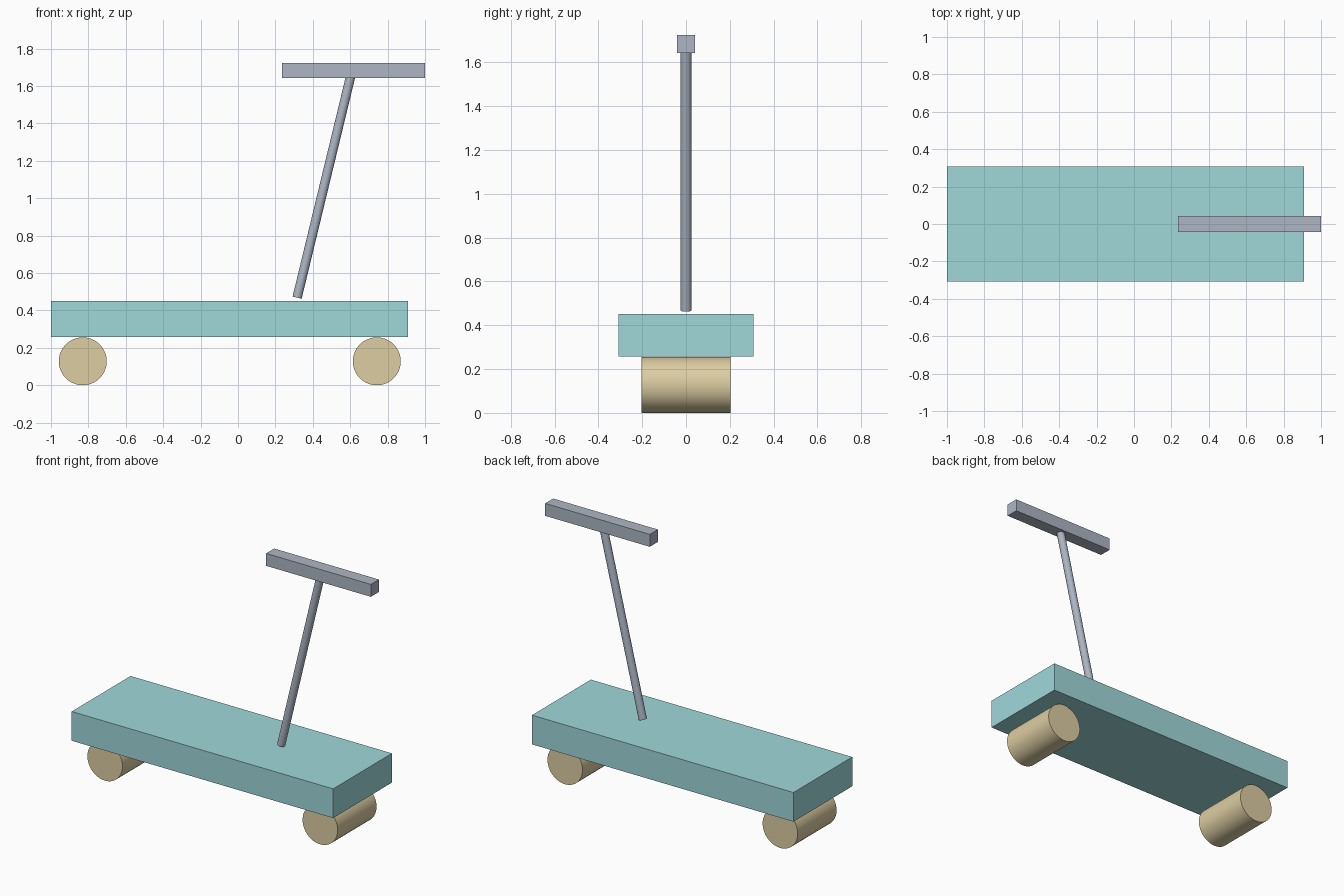
import bpy
from mathutils import Vector

if "Cube" in bpy.data.objects:
    bpy.data.objects.remove(bpy.data.objects["Cube"])


def paint(obj, name, rgb):
    mat = bpy.data.materials.get(name) or bpy.data.materials.new(name)
    mat.diffuse_color = (*rgb, 1)
    mat.use_nodes = True
    mat.node_tree.nodes["Principled BSDF"].inputs["Base Color"].default_value = mat.diffuse_color
    obj.data.materials.append(mat)


def box(name, lo, hi):
    lo, hi = Vector(lo), Vector(hi)
    bpy.ops.mesh.primitive_cube_add(size=1, location=(lo + hi) / 2)
    obj = bpy.context.object
    obj.name = name
    obj.scale = hi - lo
    bpy.ops.object.transform_apply(location=False, rotation=False, scale=True)
    return obj


def rod(name, start, end, radius, sides):
    start, end = Vector(start), Vector(end)
    axis = end - start
    bpy.ops.mesh.primitive_cylinder_add(
        vertices=sides, radius=radius, depth=axis.length,
        location=(start + end) / 2, rotation=axis.to_track_quat('Z', 'Y').to_euler())
    obj = bpy.context.object
    obj.name = name
    bpy.ops.object.shade_smooth_by_angle()
    return obj


# Deck
deck = box("deck", (-1.0, -0.307, 0.258), (0.91, 0.307, 0.451))
paint(deck, "teal", (0.35, 0.69, 0.70))

# Roller wheels
for name, x in (("rear_wheel", -0.83), ("front_wheel", 0.742)):
    wheel = rod(name, (x, -0.203, 0.128), (x, 0.203, 0.128), 0.128, 64)
    paint(wheel, "sand", (0.72, 0.61, 0.36))

# Leaning steering post, floating just above the deck
post = rod("steering_post", (0.316, 0, 0.468), (0.603, 0, 1.655), 0.025, 32)

# Handlebar
bar = box("handlebar", (0.235, -0.042, 1.642), (1.0, 0.042, 1.724))
for part in (post, bar):
    paint(part, "steel", (0.42, 0.47, 0.55))
